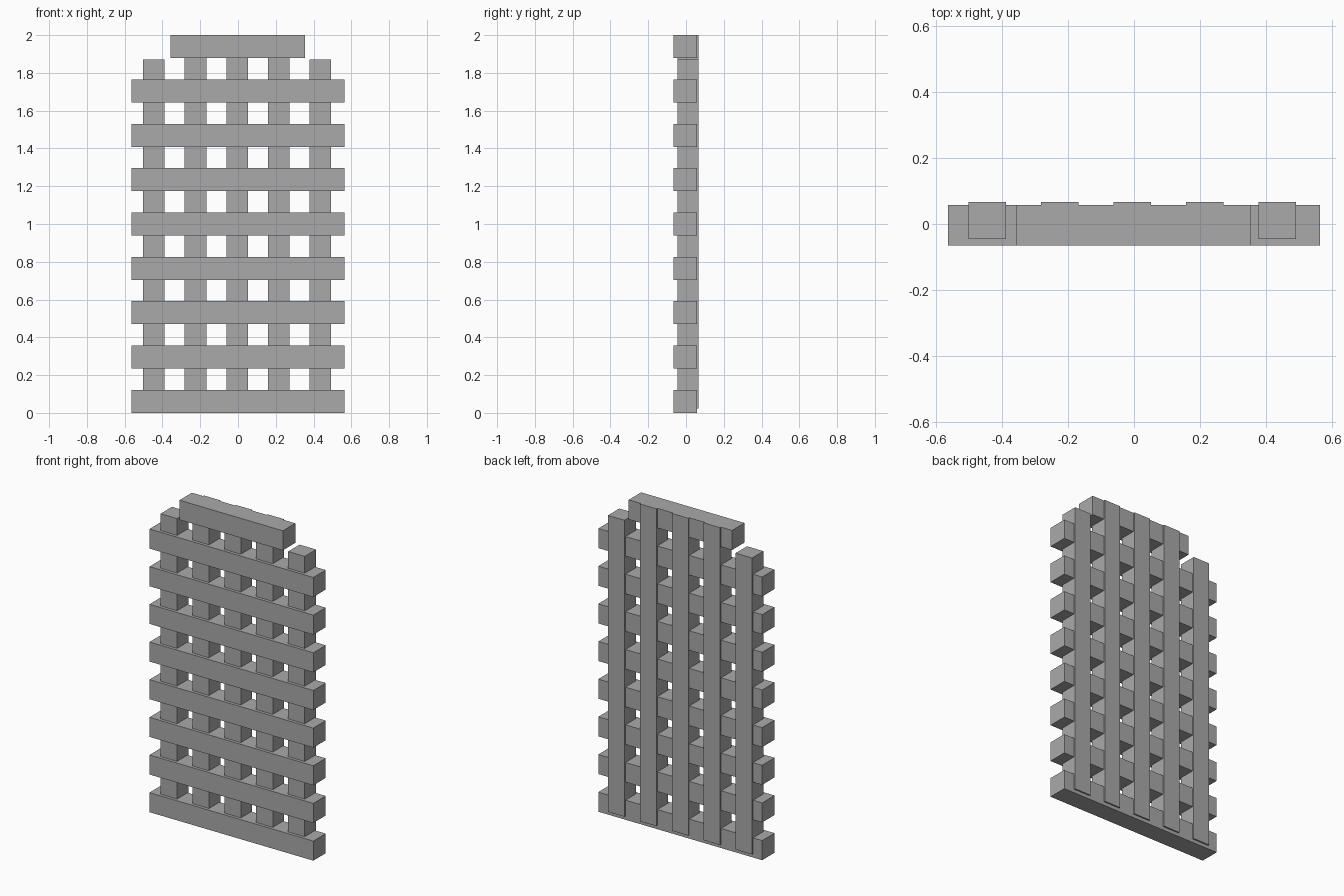
import bpy

cube = bpy.data.objects.get("Cube")
if cube:
    bpy.data.objects.remove(cube, do_unlink=True)

# Single flat grey
grey = bpy.data.materials.new("plain grey")
grey.use_nodes = True
colour = (0.4, 0.4, 0.4, 1)
grey.diffuse_color = colour
grey.node_tree.nodes["Principled BSDF"].inputs["Base Color"].default_value = colour


def beam(name, x, y, z):
    """Box spanning the given (low, high) ranges."""
    spans = (x, y, z)
    bpy.ops.mesh.primitive_cube_add(size=1, location=[(a + b) / 2 for a, b in spans])
    obj = bpy.context.object
    obj.name = name
    obj.scale = [b - a for a, b in spans]
    bpy.ops.object.transform_apply(location=False, rotation=False, scale=True)
    obj.data.materials.append(grey)


RAIL_Y = (-0.065, 0.057)
POST_Y = (-0.046, 0.066)
RAIL_H = 0.122
STEP = (2 - RAIL_H) / 8

# Wide horizontal rails, with a shorter one on top
for i in range(8):
    beam(f"rail_{i + 1}", (-0.565, 0.565), RAIL_Y, (i * STEP, i * STEP + RAIL_H))
beam("top_rail", (-0.358, 0.355), RAIL_Y, (2 - RAIL_H, 2))

# Upright posts, the outer two shorter
for i in range(5):
    x = -0.445 + 0.22 * i
    top = 1.87 if i in (0, 4) else 2
    beam(f"post_{i + 1}", (x - 0.057, x + 0.057), POST_Y, (0.022, top))
